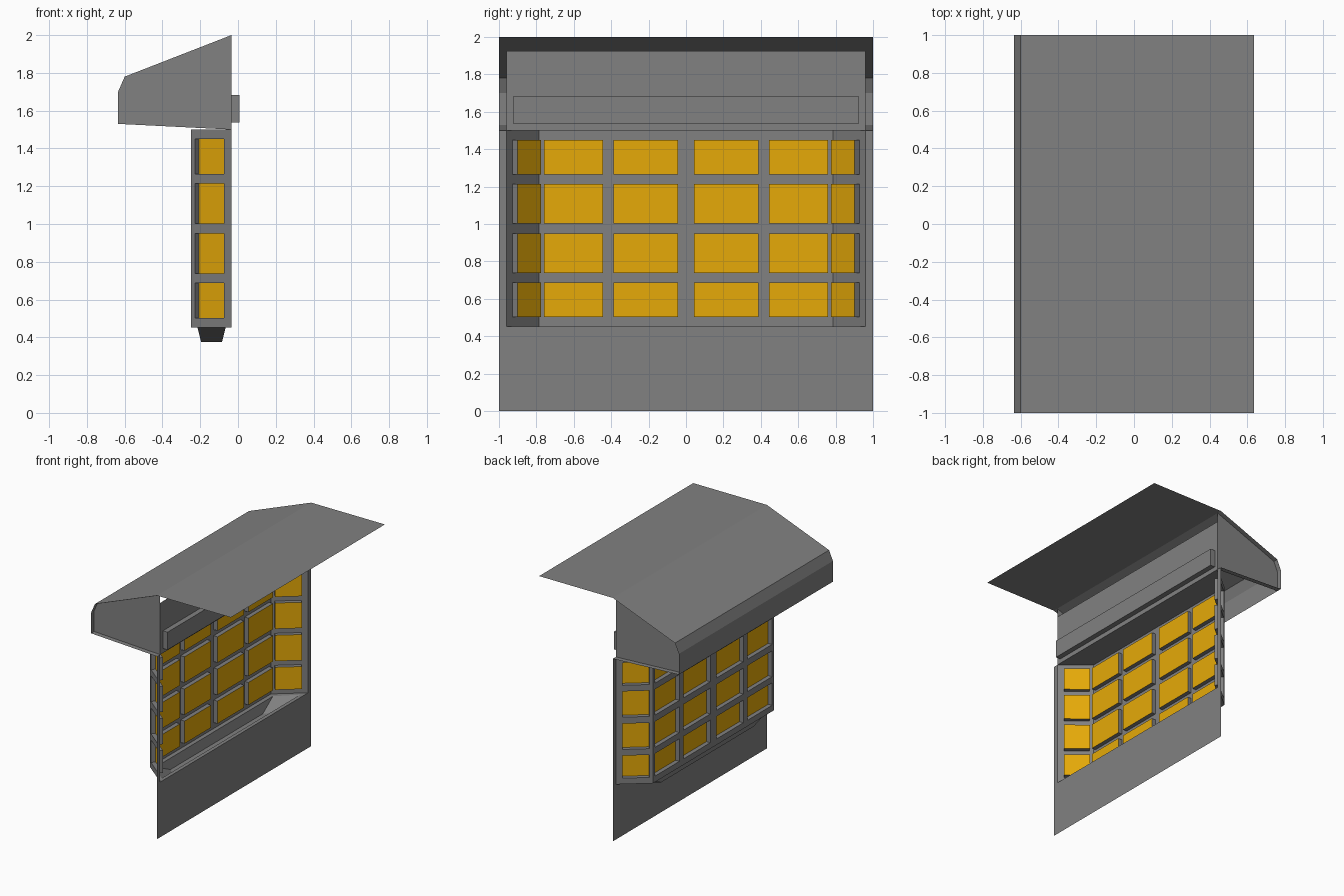
import bpy
from mathutils import Vector

if "Cube" in bpy.data.objects:
    bpy.data.objects.remove(bpy.data.objects["Cube"])

WALL_X = -0.035          # plane of the wall
BAY_X = -0.25            # outermost plane of the bay
BOT, TOP = 0.453, 1.50   # bay heights

glass_mat = bpy.data.materials.new("amber_glass")
glass_mat.diffuse_color = (0.79, 0.40, 0.0025, 1)
glass_mat.use_nodes = True
glass_mat.node_tree.nodes["Principled BSDF"].inputs["Base Color"].default_value = glass_mat.diffuse_color
grey_mat = bpy.data.materials.new("dark_grey")
grey_mat.diffuse_color = (0.22, 0.22, 0.22, 1)
grey_mat.use_nodes = True
grey_mat.node_tree.nodes["Principled BSDF"].inputs["Base Color"].default_value = grey_mat.diffuse_color


def make(name, verts, faces, mat=grey_mat):
    me = bpy.data.meshes.new(name)
    me.from_pydata([tuple(v) for v in verts], [], faces)
    ob = bpy.data.objects.new(name, me)
    bpy.context.collection.objects.link(ob)
    me.materials.append(mat)
    return ob


def sheet(name, rects, x):
    """Flat rectangles (y0, y1, z0, z1) in a plane of constant x."""
    v, f = [], []
    for y0, y1, z0, z1 in rects:
        n = len(v)
        v += [(x, y0, z0), (x, y1, z0), (x, y1, z1), (x, y0, z1)]
        f.append((n, n + 1, n + 2, n + 3))
    return make(name, v, f)


# Wall surrounding the bay opening
sheet("wall", [(-1, 1, 0, BOT), (-1, -0.96, BOT, TOP), (0.96, 1, BOT, TOP)], WALL_X)
sheet("upper_wall_panel", [(-0.96, 0.96, TOP, 1.925)], WALL_X)

# Roof sheet: flat rear part, slope, small bevel and fascia
profile = [(0.635, 2.0), (WALL_X, 2.0), (-0.60, 1.78), (-0.635, 1.70), (-0.635, 1.53)]
n = len(profile)
make("roof", [(x, y, z) for y in (-1, 1) for x, z in profile],
     [(i, i + 1, n + i + 1, n + i) for i in range(n - 1)])

# Gable ends set in under the roof edge, each with a bottom ledge
for side, s in (("front", -1), ("back", 1)):
    pts = [(x, s * 0.96, z) for x, z in profile[1:] + [(WALL_X, TOP)]]
    make("gable_" + side, pts, [tuple(range(len(pts)))])
    make("gable_ledge_" + side,
         [(-0.635, s * 0.96, 1.53), (WALL_X, s * 0.96, TOP),
          (WALL_X, s, TOP), (-0.635, s, 1.53)], [(0, 1, 2, 3)])

# Rail box on the upper wall
bpy.ops.mesh.primitive_cube_add(size=1, location=(-0.015, 0, 1.61))
rail = bpy.context.object
rail.name = "rail_box"
rail.scale = (0.045, 1.85, 0.145)
rail.data.materials.append(grey_mat)

# Bay window sides: frame sheet with panes set inwards
ROWS = [BOT, 0.502, 0.687, 0.738, 0.95, 1.003, 1.215, 1.265, 1.45, TOP]
DEPTH = 0.035


def window(name, a, b, cols):
    """Frame from plan point a to b; cols are fractions, odd cells are panes."""
    a, b = Vector((*a, 0)), Vector((*b, 0))
    d = b - a
    inward = Vector((d.y, -d.x, 0)).normalized()
    if inward.dot(-(a + b) / 2) < 0:
        inward.negate()
    fv, ff, gv, gf = [], [], [], []
    for i in range(len(cols) - 1):
        for j in range(len(ROWS) - 1):
            c = [a + d * cols[i + p] + Vector((0, 0, ROWS[j + q]))
                 for p, q in ((0, 0), (1, 0), (1, 1), (0, 1))]
            k = len(fv)
            fv += c
            if i % 2 and j % 2:
                inner = [p + inward * DEPTH for p in c]
                fv += inner
                ff += [(k + m, k + (m + 1) % 4, k + 4 + (m + 1) % 4, k + 4 + m)
                       for m in range(4)]
                g = len(gv)
                gv += inner
                gf.append((g, g + 1, g + 2, g + 3))
            else:
                ff.append((k, k + 1, k + 2, k + 3))
    make(name + "_frame", fv, ff)
    make(name + "_glass", gv, gf, glass_mat)


HALF, MOUTH = 0.785, 0.96
ys = [-HALF, -0.76, -0.443, -0.387, -0.042, 0.042, 0.387, 0.443, 0.76, HALF]
window("bay_main", (BAY_X, -HALF), (BAY_X, HALF), [(y + HALF) / (2 * HALF) for y in ys])
for side, s in (("front", -1), ("back", 1)):
    window("bay_" + side, (WALL_X, s * MOUTH), (BAY_X, s * HALF), [0, 0.18, 0.9, 1])

# Bay ceiling, and floor rim leading into a hipped pan
plan = [(WALL_X, -MOUTH), (BAY_X, -HALF), (BAY_X, HALF), (WALL_X, MOUTH)]
make("bay_ceiling", [(x, y, TOP) for x, y in plan], [(0, 1, 2, 3)])
rim = [(-0.065, -0.90), (-0.215, -0.76), (-0.215, 0.76), (-0.065, 0.90)]
base = [(-0.085, -0.70), (-0.195, -0.60), (-0.195, 0.60), (-0.085, 0.70)]
loops = [(plan, BOT), (rim, BOT), (base, 0.375)]
make("bay_floor_pan", [(x, y, z) for pts, z in loops for x, y in pts],
     [(r + i, r + (i + 1) % 4, r + 4 + (i + 1) % 4, r + 4 + i)
      for r in (0, 4) for i in range(4)] + [(8, 9, 10, 11)])
